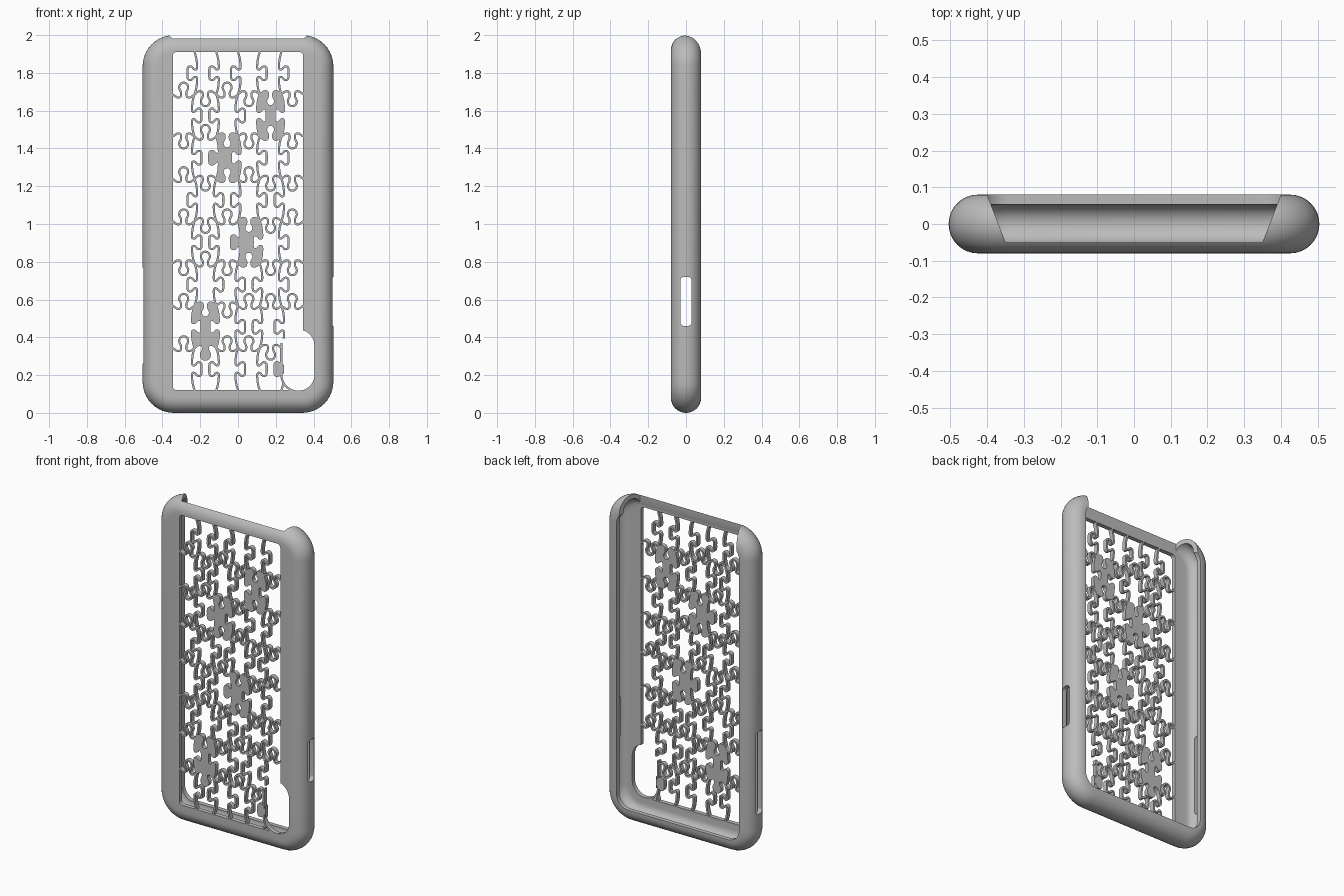
import bpy, bmesh, math
from mathutils import Vector

if "Cube" in bpy.data.objects:
    bpy.data.objects.remove(bpy.data.objects["Cube"])

grey = bpy.data.materials.new("matte_grey")
grey.use_nodes = True
COLOUR = (0.5, 0.5, 0.5, 1)
grey.diffuse_color = COLOUR
grey.node_tree.nodes["Principled BSDF"].inputs["Base Color"].default_value = COLOUR

FRONT, BACK = -0.08, -0.053            # faces of the back plate
WIN_X, WIN_LO, WIN_HI = 0.345, 0.12, 1.91
COLS, ROWS = 6, 8
CW, RH = 2 * WIN_X / COLS, (WIN_HI - WIN_LO) / ROWS
HOLE = dict(cx=0.319, cz=0.279, hw=0.086, hh=0.162)


def make_object(name, bm):
    bmesh.ops.recalc_face_normals(bm, faces=bm.faces)
    mesh = bpy.data.meshes.new(name)
    bm.to_mesh(mesh)
    bm.free()
    obj = bpy.data.objects.new(name, mesh)
    bpy.context.collection.objects.link(obj)
    mesh.materials.append(grey)
    return obj


def activate(obj):
    bpy.ops.object.select_all(action="DESELECT")
    obj.select_set(True)
    bpy.context.view_layer.objects.active = obj


def smooth(obj):
    activate(obj)
    bpy.ops.object.shade_smooth_by_angle(angle=math.radians(35))


def rounded_rect(cx, cz, hw, hh, r, n=10):
    pts = []
    for q, (sx, sz) in enumerate([(1, 1), (-1, 1), (-1, -1), (1, -1)]):
        for i in range(n + 1):
            a = math.pi / 2 * (q + i / n)
            pts.append((cx + sx * (hw - r) + r * math.cos(a),
                        cz + sz * (hh - r) + r * math.sin(a)))
    return pts


def prism(name, pts, place, lo, hi):
    bm = bmesh.new()
    ends = [[bm.verts.new(place(a, b, d)) for a, b in pts] for d in (lo, hi)]
    for ring in ends:
        bm.faces.new(ring)
    for i in range(len(pts)):
        j = (i + 1) % len(pts)
        bm.faces.new((ends[0][i], ends[0][j], ends[1][j], ends[1][i]))
    return make_object(name, bm)


def along_x(a, b, d): return (d, a, b)
def along_y(a, b, d): return (a, d, b)
def along_z(a, b, d): return (a, b, d)


# Case shell: closed section swept round a rounded rectangle
def ring_at(inset, y, corner=0.165):
    return [(x, y, z) for x, z in
            rounded_rect(0, 1, 0.505 - inset, 1 - inset, corner - inset)]


def window_ring(y):
    return [(x, y, z) for x, z in rounded_rect(
        0, (WIN_LO + WIN_HI) / 2, WIN_X, (WIN_HI - WIN_LO) / 2, 0.02)]


def half_round(gap, r, steps=16):
    for i in range(steps + 1):
        t = math.pi * (i / steps - 0.5)
        yield ring_at(gap + r * (1 - math.cos(t)), r * math.sin(t))


rings = [window_ring(FRONT), *half_round(0, 0.08), ring_at(0.086, 0.08),
         ring_at(0.086, 0.053), *reversed(list(half_round(0.027, 0.053))),
         window_ring(BACK)]
bm = bmesh.new()
loops = [[bm.verts.new(p) for p in ring] for ring in rings]
for k, a in enumerate(loops):
    b = loops[(k + 1) % len(loops)]
    for i in range(len(a)):
        j = (i + 1) % len(a)
        bm.faces.new((a[i], a[j], b[j], b[i]))
case = make_object("case_shell", bm)

# Openings: camera hole, side slots, slanted top cut
hole_pts = rounded_rect(HOLE["cx"], HOLE["cz"], HOLE["hw"], HOLE["hh"], HOLE["hw"])
cutters = [
    prism("camera_cutter", hole_pts, along_y, -0.2, -0.02),
    prism("right_slot_cutter", rounded_rect(0, 0.515, 0.03, 0.255, 0.02), along_x, -0.6, -0.4),
    prism("left_slot_cutter", rounded_rect(0, 0.59, 0.03, 0.13, 0.02), along_x, 0.4, 0.6),
    prism("top_cutter", [(-0.35, -0.05), (0.35, -0.05), (0.408, 0.1), (-0.408, 0.1)],
          along_z, 1.8, 2.1),
]
for cutter in cutters:
    cutter.hide_render = True
    mod = case.modifiers.new("cut", "BOOLEAN")
    mod.operation, mod.solver, mod.object = "DIFFERENCE", "EXACT", cutter
    activate(case)
    bpy.ops.object.modifier_apply(modifier=mod.name)
    bpy.data.objects.remove(cutter)
smooth(case)


# Jigsaw edges: half of a tab outline, mirrored and smoothed
ACROSS = [(-CW / 2, 0), (-0.035, -0.016), (-0.017, -0.012), (-0.014, 0.01),
          (-0.024, 0.034), (-0.017, 0.055), (0, 0.062)]
UPRIGHT = [(-RH / 2, 0), (-0.075, -0.01), (-0.027, -0.013), (-0.02, 0.0),
           (-0.036, 0.018), (-0.03, 0.035), (0, 0.037)]


def tab_curve(half, steps=4):
    p = [Vector(c) for c in half + [(-x, h) for x, h in half[-2::-1]]]
    p = [p[0]] + p + [p[-1]]
    out = []
    for a, b, c, d in zip(p, p[1:], p[2:], p[3:]):
        for i in range(steps):
            t = i / steps
            out.append(0.5 * (2 * b + (c - a) * t + (2 * a - 5 * b + 4 * c - d) * t ** 2
                              + (3 * b - a - 3 * c + d) * t ** 3))
    return out + [p[-1]]


ACROSS_CURVE, UPRIGHT_CURVE = tab_curve(ACROSS), tab_curve(UPRIGHT)

# Tab directions, from the top: u/d for level edges, l/r for upright edges
LEVEL = ["ududdd", "duddud", "uduudd", "ududdu", "dududd", "udduuu", "uduudd"]
SIDE = ["lllrr", "rlrrl", "rllrr", "lrlrl", "rlllr", "lrrlr", "rlrll", "rlrrl"]


def level_edge(col, line):
    s = 1 if LEVEL[line - 1][col] == "u" else -1
    cx, cz = -WIN_X + (col + 0.5) * CW, WIN_HI - line * RH
    return [(cx + v.x, cz + s * v.y) for v in ACROSS_CURVE]


def upright_edge(line, row):
    s = 1 if SIDE[row][line - 1] == "r" else -1
    cx, cz = -WIN_X + line * CW, WIN_HI - (row + 0.5) * RH
    return [(cx + s * v.y, cz + v.x) for v in UPRIGHT_CURVE]


def in_hole(x, z):
    reach = HOLE["hh"] - HOLE["hw"]
    dz = max(abs(z - HOLE["cz"]) - reach, 0)
    return math.hypot(x - HOLE["cx"], dz) < HOLE["hw"]


# Lattice: thin ribbons thickened along every piece edge
rim = [p for p in rounded_rect(HOLE["cx"], HOLE["cz"], HOLE["hw"] + 0.004,
                               HOLE["hh"] + 0.004, HOLE["hw"] + 0.004)
       if p[0] < WIN_X and p[1] < 0.37]
paths = [level_edge(c, j) for c in range(COLS) for j in range(1, ROWS)]
paths += [upright_edge(i, r) for i in range(1, COLS) for r in range(ROWS)]
bm = bmesh.new()
for path in paths + [rim]:
    last = None
    for x, z in path:
        if in_hole(x, z):
            last = None
            continue
        pair = [bm.verts.new((x, y, z)) for y in (FRONT, BACK)]
        if last:
            bm.faces.new((last[0], pair[0], pair[1], last[1]))
        last = pair
lattice = make_object("jigsaw_lattice", bm)
mod = lattice.modifiers.new("thickness", "SOLIDIFY")
mod.thickness, mod.offset = 0.011, 0
activate(lattice)
bpy.ops.object.modifier_apply(modifier=mod.name)
smooth(lattice)

# Solid pieces
for n, (col, row) in enumerate([(4, 1), (2, 2), (3, 4), (1, 6)], 1):
    outline = (level_edge(col, row)[:-1] + upright_edge(col + 1, row)[:0:-1]
               + level_edge(col, row + 1)[:0:-1] + upright_edge(col, row)[:-1])
    smooth(prism(f"solid_piece_{n}", outline, along_y, FRONT, BACK))

# Cut-off tab beside the camera hole
tab = [(x, z) for x, z in upright_edge(5, 7) if abs(z - WIN_LO - RH / 2) < 0.04]
smooth(prism("tab_by_camera", tab, along_y, FRONT, BACK))
